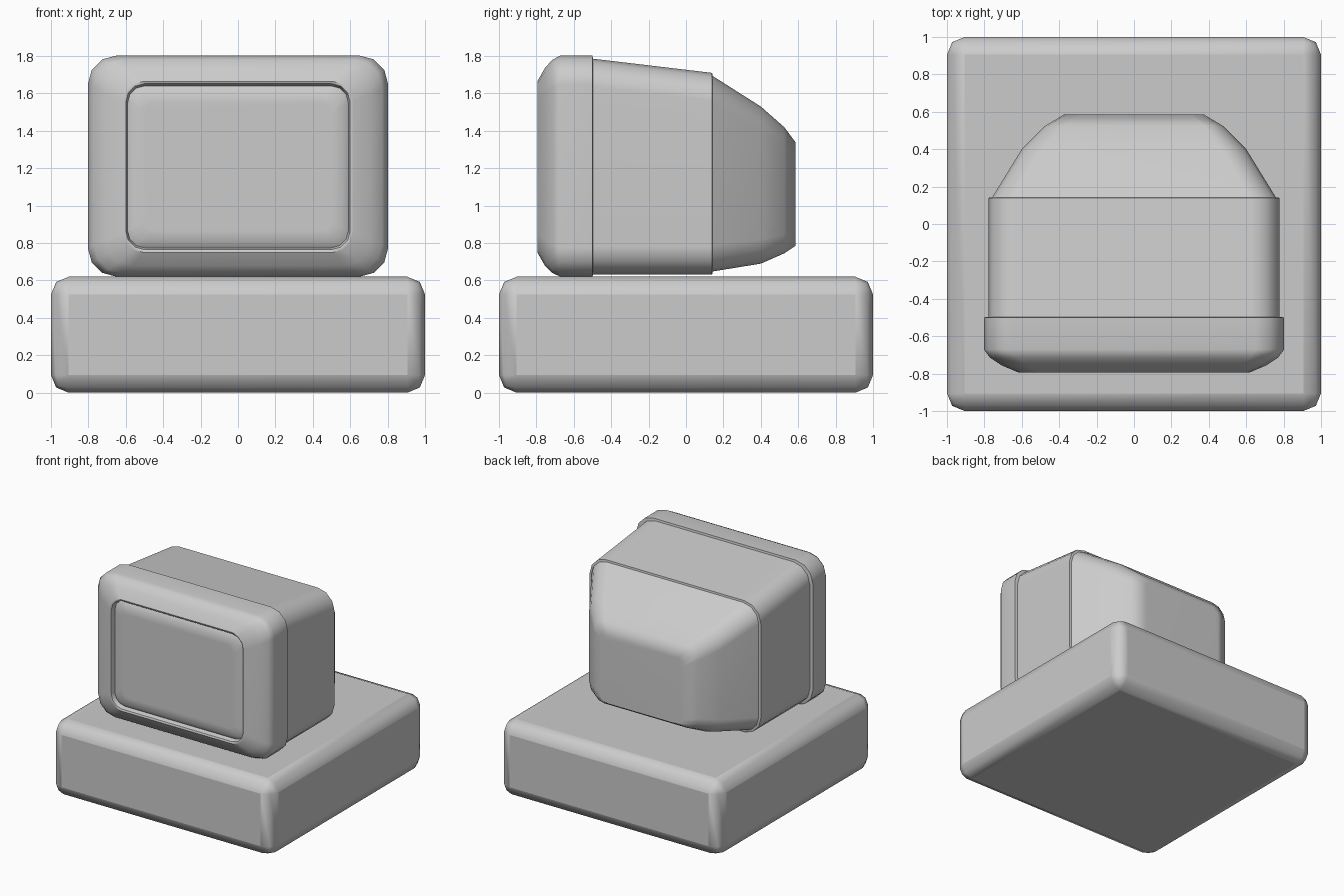
import bpy, bmesh, math

if "Cube" in bpy.data.objects:
    bpy.data.objects.remove(bpy.data.objects["Cube"])


def ring(bm, y, hw, z0, z1, r, seg=3):
    """Rounded rectangle in the XZ plane at depth y."""
    verts = []
    corners = [(hw - r, z1 - r), (-hw + r, z1 - r), (-hw + r, z0 + r), (hw - r, z0 + r)]
    for i, (cx, cz) in enumerate(corners):
        for k in range(seg + 1):
            a = math.radians(90 * i + 90 * k / seg)
            verts.append(bm.verts.new((cx + r * math.cos(a), y, cz + r * math.sin(a))))
    return verts


def finish(obj, angle):
    bpy.ops.object.select_all(action='DESELECT')
    obj.select_set(True)
    bpy.context.view_layer.objects.active = obj
    bpy.ops.object.shade_smooth_by_angle(angle=math.radians(angle))
    obj.modifiers.new("even_shading", 'WEIGHTED_NORMAL').keep_sharp = True


def loft(name, sections, cap_start=False, cap_end=False, angle=40):
    """Skin through (y, half width, bottom, top, corner radius) sections, front to back."""
    bm = bmesh.new()
    rings = [ring(bm, *s) for s in sections]
    n = len(rings[0])
    for a, b in zip(rings, rings[1:]):
        for i in range(n):
            j = (i + 1) % n
            bm.faces.new((a[i], a[j], b[j], b[i]))
    if cap_start:
        bm.faces.new(rings[0][::-1])
    if cap_end:
        bm.faces.new(rings[-1])
    for f in bm.faces:
        f.normal_flip()
    mesh = bpy.data.meshes.new(name)
    bm.to_mesh(mesh)
    bm.free()
    # Orient so that the wall of the first band points away from its axis
    obj = bpy.data.objects.new(name, mesh)
    bpy.context.collection.objects.link(obj)
    top = max(mesh.polygons, key=lambda p: p.center.z)
    if top.normal.z < 0:
        mesh.flip_normals()
    finish(obj, angle)
    return obj


# Base unit: softly bevelled slab
bpy.ops.mesh.primitive_cube_add(size=1, location=(0, 0, 0.31))
base = bpy.context.object
base.name = "base_unit"
base.scale = (2, 2, 0.62)
bpy.ops.object.transform_apply(location=False, rotation=False, scale=True)
bevel = base.modifiers.new("bevel", 'BEVEL')
bevel.width = 0.095
bevel.segments = 2
finish(base, 50)

# Front bezel: recessed lip, rounded front edge, side wall, back step
loft("screen_bezel", [
    (-0.755, 0.59, 0.775, 1.64, 0.09),
    (-0.79, 0.60, 0.765, 1.652, 0.10),
    (-0.795, 0.615, 0.75, 1.665, 0.11),
    (-0.755, 0.71, 0.68, 1.735, 0.14),
    (-0.715, 0.77, 0.64, 1.78, 0.15),
    (-0.67, 0.803, 0.62, 1.803, 0.155),
    (-0.50, 0.803, 0.62, 1.803, 0.155),
    (-0.495, 0.77, 0.64, 1.77, 0.14),
])

# Screen: slightly domed glass
loft("screen", [
    (-0.785, 0.50, 0.865, 1.55, 0.06),
    (-0.775, 0.56, 0.805, 1.61, 0.08),
    (-0.755, 0.59, 0.775, 1.64, 0.09),
], cap_start=True)

# Middle housing with a sloping top
loft("middle_housing", [
    (-0.50, 0.778, 0.632, 1.786, 0.15),
    (0.14, 0.778, 0.632, 1.71, 0.15),
    (0.142, 0.76, 0.648, 1.694, 0.14),
])

# Tapered rear cover
loft("rear_cover", [
    (0.14, 0.76, 0.648, 1.695, 0.14),
    (0.40, 0.60, 0.69, 1.53, 0.13),
    (0.525, 0.475, 0.745, 1.42, 0.10),
    (0.585, 0.375, 0.785, 1.34, 0.075),
], cap_end=True, angle=35)
